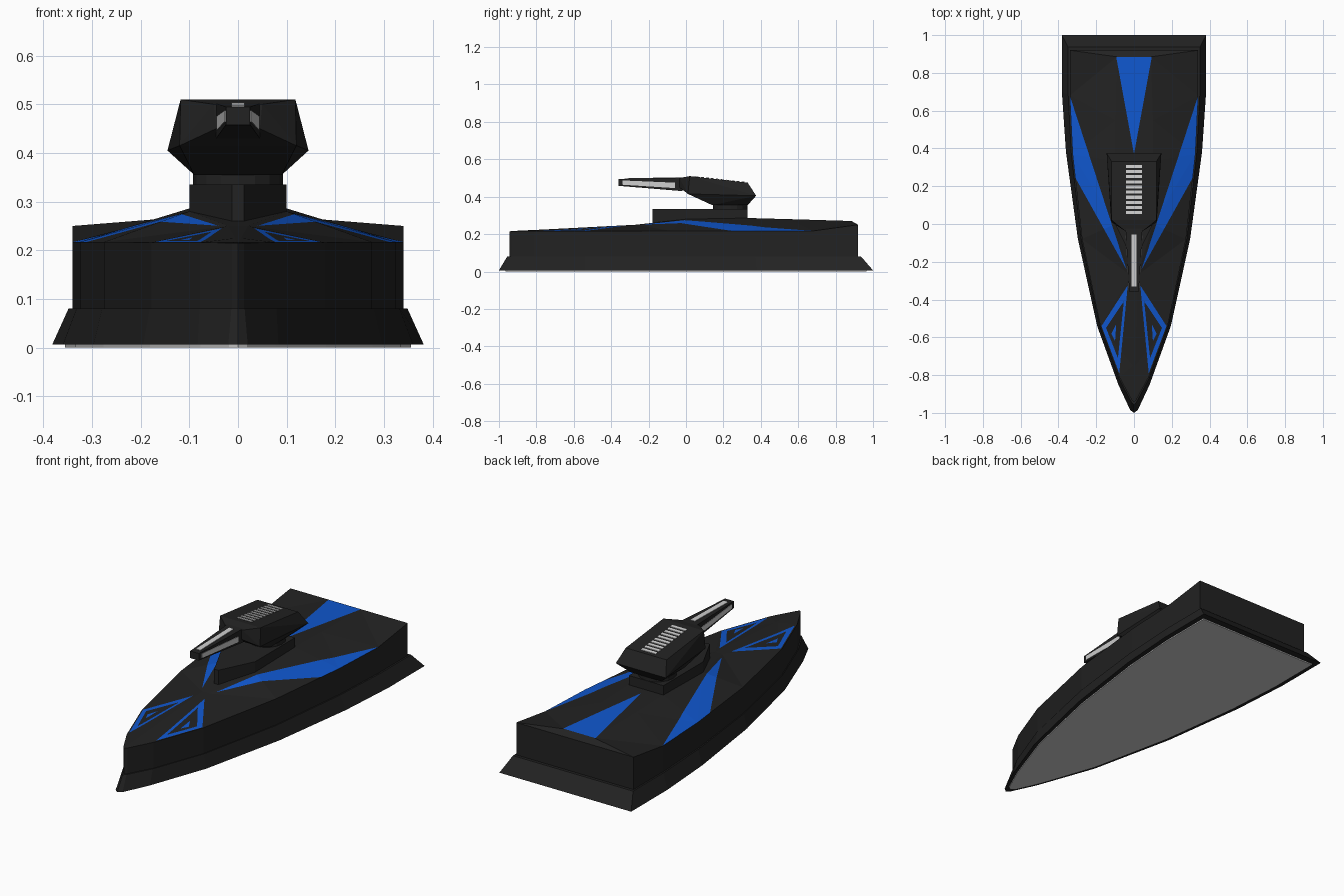
import bpy, bmesh, math
from mathutils import Vector

if "Cube" in bpy.data.objects:
    bpy.data.objects.remove(bpy.data.objects["Cube"])


def material(name, rgb):
    m = bpy.data.materials.new(name)
    m.diffuse_color = (*rgb, 1)
    m.use_nodes = True
    m.node_tree.nodes["Principled BSDF"].inputs["Base Color"].default_value = m.diffuse_color
    return m


DARK = material("charcoal", (0.016, 0.016, 0.016))
BLUE = material("blue", (0.005, 0.095, 0.62))
LIGHT = material("light_grey", (0.62, 0.62, 0.62))


def finish(bm, name, *mats):
    bmesh.ops.recalc_face_normals(bm, faces=bm.faces[:])
    me = bpy.data.meshes.new(name)
    bm.to_mesh(me)
    bm.free()
    for m in mats:
        me.materials.append(m)
    ob = bpy.data.objects.new(name, me)
    bpy.context.collection.objects.link(ob)
    return ob


def solid(name, points, mat, mirrored=False):
    """Convex faceted solid; mirrored adds the same points at -x."""
    pts = list(points)
    if mirrored:
        pts += [(-x, y, z) for x, y, z in points if x]
    bm = bmesh.new()
    for p in pts:
        bm.verts.new(p)
    bmesh.ops.convex_hull(bm, input=bm.verts[:])
    bmesh.ops.delete(bm, geom=[v for v in bm.verts if not v.link_faces], context='VERTS')
    bmesh.ops.dissolve_limit(bm, angle_limit=math.radians(1), verts=bm.verts[:], edges=bm.edges[:])
    return finish(bm, name, mat)


# Right half outlines, stern to bow
BASE = [(.382, 1), (.382, .7), (.36, .38), (.297, -.08), (.195, -.54), (.083, -.85), (.02, -.985)]
HULL = [(.34, .92, .25), (.34, .68, .217), (.325, .37, .217), (.275, -.08, .217),
        (.178, -.54, .216), (.078, -.81, .216), (.012, -.932, .215)]
RIDGE = [(.09, .885, .27), (.1, .55, .28), (.1, .33, .286), (.1, 0, .28),
         (.02, -.27, .25), (.006, -.75, .225), (.003, -.92, .217)]
N = len(BASE)


def ring(half, tip):
    return half + [tip] + [(-p[0], *p[1:]) for p in reversed(half)]


base = ring([(x, y, .006) for x, y in BASE], (0, -1, .006))
hull_low = ring([(x, y, .08) for x, y, z in HULL], (0, -.945, .08))
hull_top = ring(HULL, (0, -.945, .215))
ridge = ring(RIDGE, (0, -.938, .2153))
skirt_top = [tuple(a + (b - a) * .2 for a, b in zip(h[:2], s[:2])) + (.08,)
             for h, s in zip(hull_low, base)]

# Hull: flared skirt, upright walls and a folded deck
bm = bmesh.new()
rows = [[bm.verts.new(p) for p in r] for r in (base, skirt_top, hull_low, hull_top, ridge)]
M = 2 * N + 1
for a, b in zip(rows, rows[1:]):
    for i in range(M):
        j = (i + 1) % M
        bm.faces.new((a[i], a[j], b[j], b[i]))
bm.faces.new(rows[0])
top = rows[-1]
for i in range(N - 1):
    bm.faces.new((top[i], top[i + 1], top[2 * N - i - 1], top[2 * N - i]))
bm.faces.new((top[N - 1], top[N], top[N + 1]))
bmesh.ops.recalc_face_normals(bm, faces=bm.faces[:])


def deck_faces():
    bm.normal_update()
    return [f for f in bm.faces if f.normal.z > .5 and f.calc_center_median().z > .2]


bmesh.ops.triangulate(bm, faces=deck_faces())

# Deck markings, cut into the deck: side wedge, stern wedge, bow outline, its gap, its core
MARKS = [((.04, -.24), (.322, .265), (.34, .68)),
         ((0, .37), (.094, .884), (-.094, .884)),
         ((.033, -.325), (.172, -.54), (.078, -.79)),
         ((.054, -.41), (.148, -.55), (.085, -.71)),
         ((.094, -.53), (.12, -.58), (.1, -.62))]
for tri in MARKS:
    for k in range(3):
        for s in (1, -1):
            a, b = Vector(tri[k]), Vector(tri[(k + 1) % 3])
            d = b - a
            faces = deck_faces()
            geom = set(faces)
            for f in faces:
                geom.update(f.verts)
                geom.update(f.edges)
            bmesh.ops.bisect_plane(bm, geom=list(geom), dist=1e-5,
                                   plane_co=(a.x * s, a.y, 0), plane_no=(d.y * s, -d.x, 0))


def inside(p, tri):
    signs = []
    for k in range(3):
        (ax, ay), (bx, by) = tri[k], tri[(k + 1) % 3]
        signs.append((bx - ax) * (p[1] - ay) - (by - ay) * (p[0] - ax) > 0)
    return all(signs) or not any(signs)


for f in deck_faces():
    c = f.calc_center_median()
    hits = [inside((abs(c.x), c.y), t) for t in MARKS]
    f.material_index = int(hits[0] or hits[1] or hits[4] or (hits[2] and not hits[3]))
finish(bm, "hull", DARK, BLUE)

# Underside plate
solid("underside_plate", [(x * .93, y * .965, z) for x, y, _ in base for z in (0, .008)], LIGHT)

# Turret pedestal with a pointed front
solid("turret_pedestal", [(x, y, z) for x, y in ((.1, .33), (.1, 0), (.012, -.18))
                          for z in (.22, .335)], DARK, True)

# Turret neck
solid("turret_neck", [(.092 * math.cos(t * math.pi / 8), .237 + .092 * math.sin(t * math.pi / 8), z)
                      for t in range(16) for z in (.33, .36)], DARK)

# Turret body
solid("turret_body", [(.045, -.035, .45), (.05, -.035, .5), (.118, .02, .51), (.12, .01, .415),
                      (.118, .33, .475), (.145, .375, .405), (.09, .33, .355), (.09, .14, .355)],
      DARK, True)

# Roof slats
for i in range(10):
    y = .06 + i * .0272
    solid("roof_slat", [(.043, yy, .51 - (yy - .02) * .113 + dz)
                        for yy in (y - .008, y + .008) for dz in (-.002, .003)], LIGHT, True)

# Barrel, with light inlays on the top and both sides
solid("barrel", [(.045, -.02, .43), (.045, -.02, .502), (.025, -.36, .458), (.025, -.36, .495)],
      DARK, True)
solid("barrel_top_inlay", [(.013, y, .4955 + (y + .36) * .0206 + dz)
                           for y in (-.33, -.055) for dz in (-.003, .002)], LIGHT, True)
for s in (1, -1):
    solid("barrel_side_inlay", [(s * (.025 + (y + .36) * .0588 + dx), y, z)
                                for y, z in ((-.34, .464), (-.34, .487), (-.06, .446), (-.06, .475))
                                for dx in (-.003, .002)], LIGHT)
